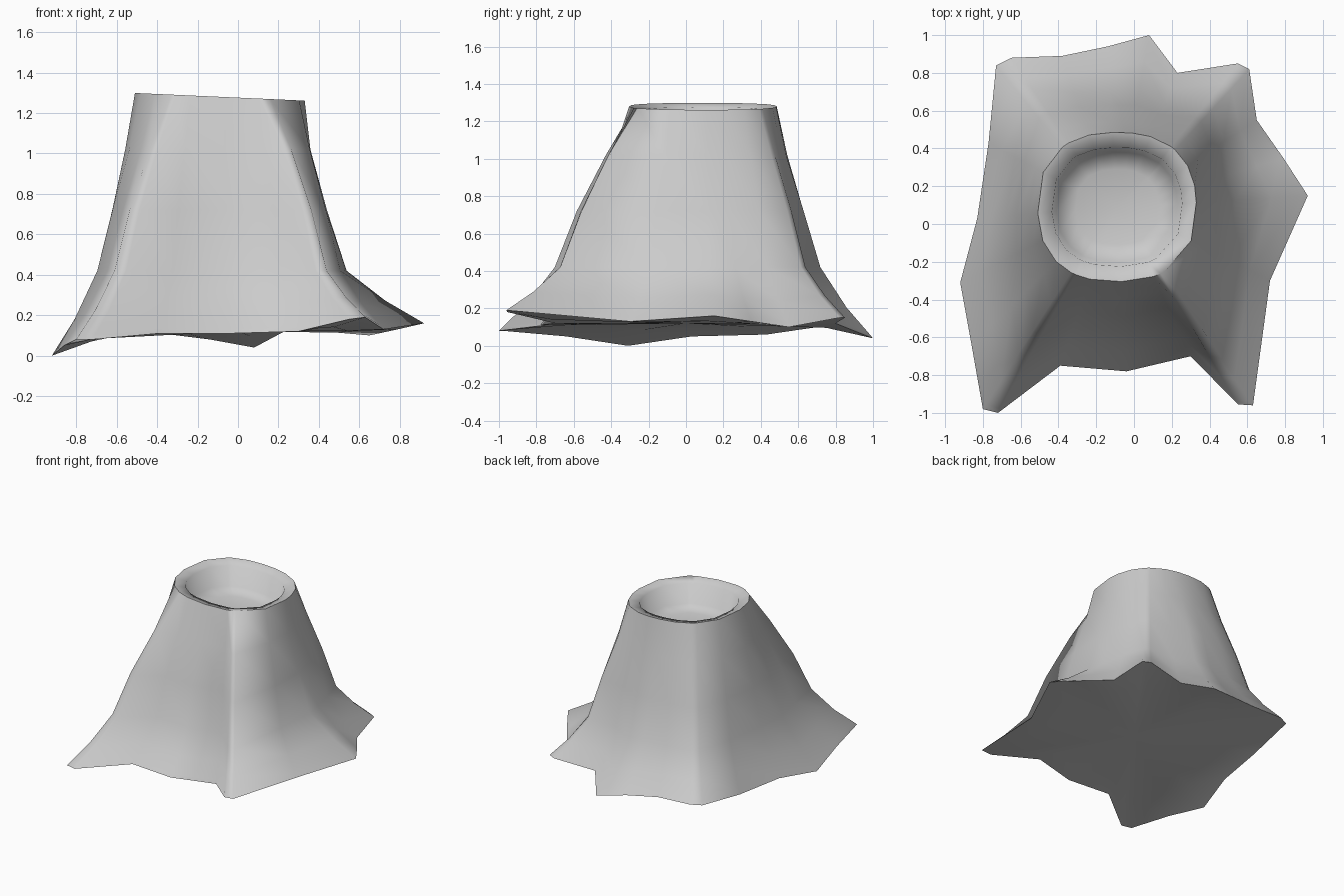
import bpy, bmesh, math

if "Cube" in bpy.data.objects:
    bpy.data.objects.remove(bpy.data.objects["Cube"])

# Root outline, counter-clockwise: x, y, z, flare power (higher hugs the trunk)
ROOTS = [
    (0.92, 0.15, 0.16, 1.6), (0.79, 0.35, 0.13, 1.4), (0.65, 0.55, 0.10, 1.0),
    (0.61, 0.82, 0.15, 1.0), (0.55, 0.85, 0.15, 1.0), (0.23, 0.80, 0.12, 1.0),
    (0.08, 1.00, 0.04, 1.2), (-0.14, 0.94, 0.08, 1.1), (-0.38, 0.89, 0.11, 1.0),
    (-0.65, 0.88, 0.12, 1.0), (-0.73, 0.84, 0.12, 1.0), (-0.77, 0.43, 0.06, 1.0),
    (-0.83, 0.03, 0.05, 1.0), (-0.92, -0.31, 0.0, 1.1), (-0.86, -0.64, 0.05, 1.0),
    (-0.80, -0.98, 0.08, 0.8), (-0.72, -1.0, 0.08, 0.8), (-0.39, -0.75, 0.11, 0.9),
    (-0.04, -0.78, 0.11, 0.9), (0.30, -0.70, 0.12, 0.9), (0.55, -0.955, 0.18, 0.8),
    (0.63, -0.96, 0.19, 0.8), (0.72, -0.30, 0.13, 1.1),
]
CX, CY = -0.09, 0.09
LEVELS = [(1.02, 0.15), (0.72, 0.35), (0.42, 0.52)]   # height, flare


def lerp(a, b, t):
    return a + (b - a) * t


def rim_point(x, y, rx, ry, drop=0.0):
    # slightly squared ellipse, tilted down towards +x
    a = math.atan2(y - CY, x - CX)
    c, s = math.cos(a), math.sin(a)
    r = (abs(c) ** 2.4 + abs(s) ** 2.4) ** (-1 / 2.4)
    px = CX + rx * c * r
    return px, CY + ry * s * r, 1.28 - 0.045 * (px - CX) - drop


bm = bmesh.new()


def add_ring(points):
    return [bm.verts.new(p) for p in points]


rings = []
# Hollow and rim, from the inside out
for rx, ry, drop in ((0.22, 0.20, 0.20), (0.32, 0.29, 0.17),
                     (0.345, 0.315, 0.02), (0.42, 0.395, 0.0)):
    rings.append(add_ring([rim_point(x, y, rx, ry, drop) for x, y, z, p in ROOTS]))

# Trunk flaring out
for h, f in LEVELS:
    pts = []
    for x, y, z, p in ROOTS:
        tx, ty, tz = rim_point(x, y, 0.42, 0.395)
        k = f ** p
        pts.append((lerp(tx, x, k), lerp(ty, y, k), h))
    rings.append(add_ring(pts))

# Root skirt down to the outline
knee = [v.co.copy() for v in rings[-1]]
for t, tz in ((0.5, 0.57), (0.92, 0.93), (1.0, 1.0)):
    rings.append(add_ring([(lerp(k.x, x, t), lerp(k.y, y, t), lerp(k.z, z, tz))
                           for k, (x, y, z, p) in zip(knee, ROOTS)]))

# Underside
rings.append(add_ring([(x * 0.75, y * 0.75, lerp(z, 0.12, 0.7)) for x, y, z, p in ROOTS]))

n = len(ROOTS)
for a, b in zip(rings, rings[1:]):
    for i in range(n):
        j = (i + 1) % n
        bm.faces.new((a[i], b[i], b[j], a[j]))

# Close the hollow floor and underside with fans
for ring, co in ((rings[0], (CX, CY, 1.07)), (rings[-1], (0, 0, 0.12))):
    c = bm.verts.new(co)
    for i in range(n):
        bm.faces.new((ring[i], ring[(i + 1) % n], c))

bmesh.ops.recalc_face_normals(bm, faces=bm.faces)
mesh = bpy.data.meshes.new("tree_stump")
bm.to_mesh(mesh)
bm.free()
stump = bpy.data.objects.new("tree_stump", mesh)
bpy.context.collection.objects.link(stump)
bpy.context.view_layer.objects.active = stump
stump.select_set(True)
bpy.ops.object.shade_smooth_by_angle(angle=math.radians(70))
